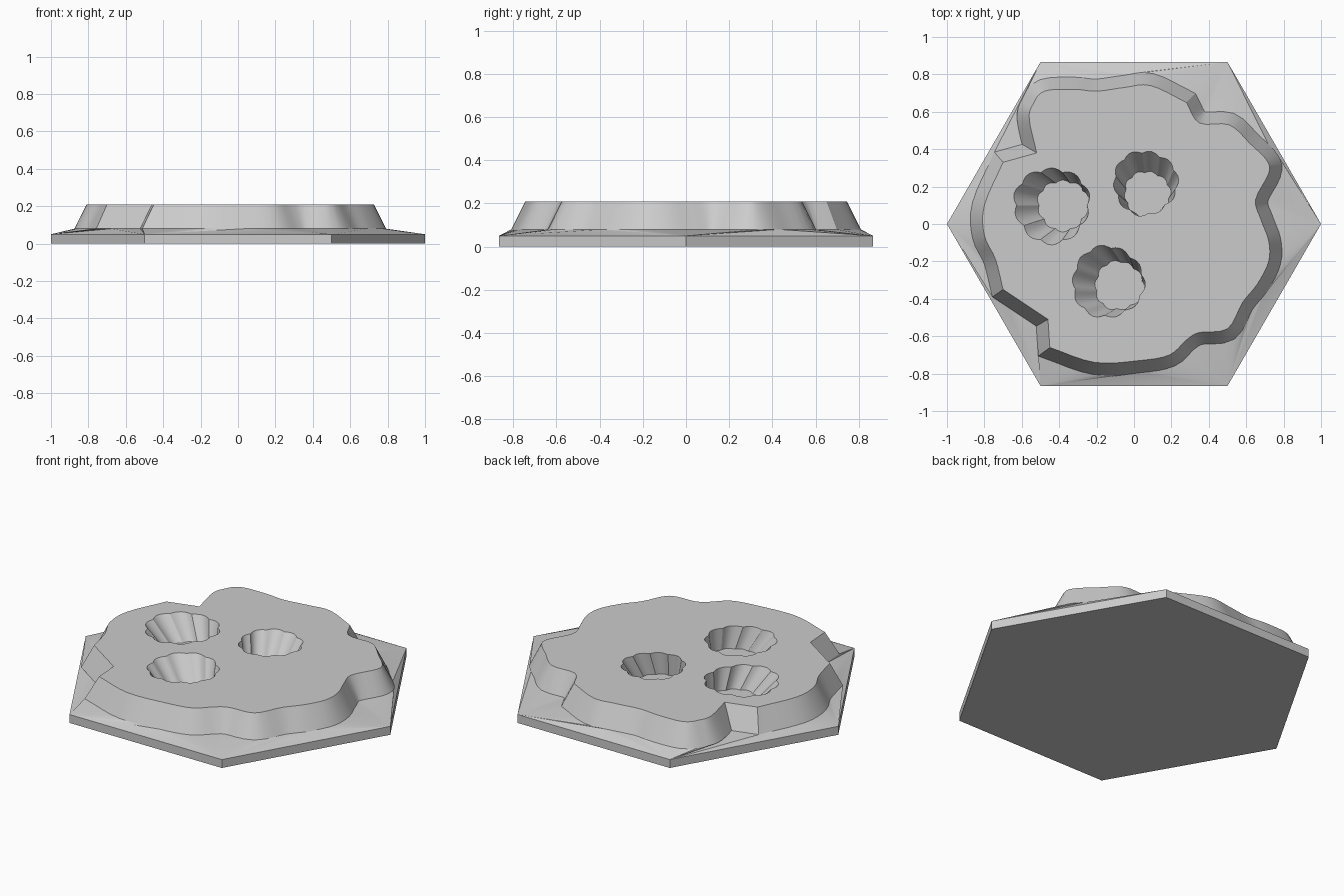
import bpy, bmesh
from math import sin, cos, pi, atan2, radians
from mathutils import Vector

BASE_Z, FOOT_Z, TOP_Z = .05, .08, .21
FOOT_FLARE = .065

cube = bpy.data.objects.get("Cube")
if cube:
    bpy.data.objects.remove(cube)


def make_material(name, value):
    mat = bpy.data.materials.new(name)
    mat.use_nodes = True
    color = (value, value, value, 1)
    mat.diffuse_color = color
    mat.node_tree.nodes["Principled BSDF"].inputs["Base Color"].default_value = color
    return mat


stone = make_material("grey stone", .6)


def finish(bm, name):
    bmesh.ops.recalc_face_normals(bm, faces=bm.faces)
    mesh = bpy.data.meshes.new(name)
    bm.to_mesh(mesh)
    bm.free()
    obj = bpy.data.objects.new(name, mesh)
    bpy.context.collection.objects.link(obj)
    mesh.materials.append(stone)
    bpy.ops.object.select_all(action='DESELECT')
    obj.select_set(True)
    bpy.context.view_layer.objects.active = obj
    bpy.ops.object.shade_smooth_by_angle(angle=radians(30))
    return obj


def add_ring(bm, points, z):
    return [bm.verts.new((p.x, p.y, z)) for p in points]


def pairs(items):
    return list(zip(items, items[1:] + items[:1]))


def add_wall(bm, lower, upper):
    for (a, b), (c, d) in zip(pairs(lower), pairs(upper)):
        bm.faces.new((a, b, d, c))


def smooth_loop(points, corners, steps=4):
    """Closed curve through the points, kept straight beside sharp corners."""
    result, n = [], len(points)
    for i in range(n):
        p, q = points[i], points[(i + 1) % n]
        before, after = points[i - 1], points[(i + 2) % n]
        out_dir = (q - p) if i in corners else (q - before) / 2
        in_dir = (q - p) if (i + 1) % n in corners else (after - p) / 2
        for s in range(steps):
            t = s / steps
            result.append(p * (2*t**3 - 3*t**2 + 1) + out_dir * (t**3 - 2*t**2 + t)
                          + q * (3*t**2 - 2*t**3) + in_dir * (t**3 - t**2))
    return result


def flare(points, amount):
    """Push a counter-clockwise loop outwards."""
    result = []
    for i, p in enumerate(points):
        a = (p - points[i - 1]).normalized()
        b = (points[(i + 1) % len(points)] - p).normalized()
        normal = Vector((a.y + b.y, -a.x - b.x)).normalized()
        miter = max(normal.dot(Vector((a.y, -a.x))), .6)
        result.append(p + normal * amount / miter)
    return result


# Plateau rim, clockwise from the right
RIM = [(.72, .27), (.65, .13), (.68, .02), (.72, -.09), (.72, -.2), (.66, -.32),
       (.58, -.42), (.5, -.56), (.35, -.58), (.28, -.62), (.19, -.7), (.03, -.73),
       (-.21, -.74), (-.45, -.66), (-.46, -.51), (-.7, -.35), (-.74, -.19),
       (-.8, -.06), (-.8, .1), (-.7, .33), (-.52, .38), (-.56, .56), (-.54, .64),
       (-.48, .71), (-.32, .72), (-.2, .71), (-.05, .73), (.09, .74), (.28, .65),
       (.35, .54), (.51, .53), (.62, .43), (.71, .34)]
CORNERS = {(-.45, -.66), (-.46, -.51), (-.7, -.35), (-.7, .33), (-.52, .38), (.28, .65)}
rim_points = [Vector(p) for p in reversed(RIM)]
sharp = {i for i, p in enumerate(reversed(RIM)) if p in CORNERS}
top_loop = smooth_loop(rim_points, sharp)
foot_loop = flare(top_loop, FOOT_FLARE)

# Hexagonal base with a shallow skirt rising to the plateau foot
bm = bmesh.new()
hexagon = [Vector((cos(k * pi / 3), sin(k * pi / 3))) for k in range(6)]
bottom = add_ring(bm, hexagon, 0)
edge = add_ring(bm, hexagon, BASE_Z)
foot = add_ring(bm, foot_loop, FOOT_Z)
bm.faces.new(bottom)
add_wall(bm, bottom, edge)


def nearest_corner(v):
    return round(atan2(v.co.y, v.co.x) / (pi / 3)) % 6


for a, b in pairs(foot):
    ka, kb = nearest_corner(a), nearest_corner(b)
    bm.faces.new((a, edge[ka], b))
    if ka != kb:
        bm.faces.new((edge[ka], edge[kb], b))
finish(bm, "hexagonal_base")

# Plateau with sloping sides and three sunken craters
bm = bmesh.new()
foot = add_ring(bm, foot_loop, FOOT_Z)
top = add_ring(bm, top_loop, TOP_Z)
add_wall(bm, foot, top)
top_edges = [bm.edges.get(pair) for pair in pairs(top)]


def lobed_loop(center, radius, phase, lobes=10, count=60):
    loop = []
    for i in range(count):
        a = 2 * pi * i / count
        r = radius * (.94 + .09 * abs(sin(lobes * a / 2 + phase)) + .03 * sin(3 * a + phase))
        loop.append(Vector(center) + Vector((cos(a), sin(a))) * r)
    return loop


# Crater: rim centre, rim radius, floor centre, floor radius, phase
CRATERS = [((-.44, .1), .2, (-.38, .1), .135, 0),
           ((.06, .22), .17, (.07, .16), .122, 1),
           ((-.14, -.31), .19, (-.08, -.33), .13, 2)]
for rim_at, rim_r, floor_at, floor_r, phase in CRATERS:
    floor = add_ring(bm, lobed_loop(floor_at, floor_r, phase), FOOT_Z)
    rim = add_ring(bm, lobed_loop(rim_at, rim_r, phase), TOP_Z)
    add_wall(bm, floor, rim)
    bm.faces.new(floor)
    top_edges += [bm.edges.get(pair) for pair in pairs(rim)]
bmesh.ops.triangle_fill(bm, edges=top_edges, use_beauty=True, normal=(0, 0, 1))
finish(bm, "cratered_plateau")
